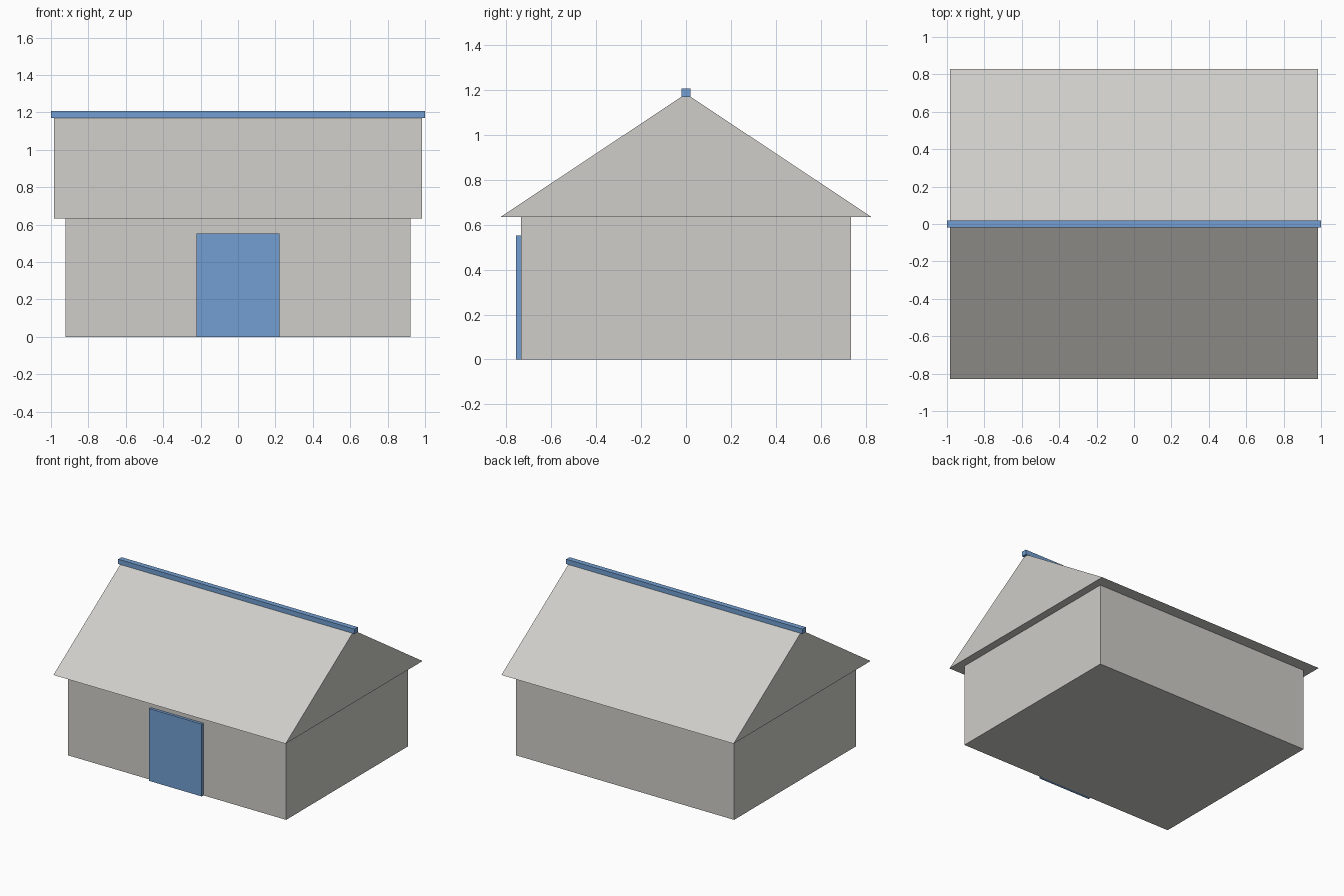
import bpy

cube = bpy.data.objects.get("Cube")
if cube:
    bpy.data.objects.remove(cube, do_unlink=True)


def material(name, colour):
    mat = bpy.data.materials.new(name)
    mat.use_nodes = True
    mat.diffuse_color = colour
    mat.node_tree.nodes["Principled BSDF"].inputs["Base Color"].default_value = colour
    return mat


def prism(name, profile, half_length, mat):
    """Extrude a closed (y, z) profile along x, centred on x = 0."""
    n = len(profile)
    verts = [(x, y, z) for x in (-half_length, half_length) for y, z in profile]
    faces = [tuple(reversed(range(n))), tuple(range(n, 2 * n))]
    faces += [(i, (i + 1) % n, (i + 1) % n + n, i + n) for i in range(n)]
    mesh = bpy.data.meshes.new(name)
    mesh.from_pydata(verts, [], faces)
    mesh.materials.append(mat)
    obj = bpy.data.objects.new(name, mesh)
    bpy.context.collection.objects.link(obj)
    return obj


def box(name, half_length, y0, y1, z0, z1, mat):
    return prism(name, [(y0, z0), (y1, z0), (y1, z1), (y0, z1)], half_length, mat)


grey = material("warm light grey", (0.62, 0.61, 0.58, 1))
blue = material("blue", (0.17, 0.345, 0.64, 1))

EAVE, APEX = 0.634, 1.184
WALL_Y = 0.736

# Walls
box("walls", 0.923, -WALL_Y, WALL_Y, 0, EAVE, grey)

# Solid gable roof with overhanging eaves
prism("roof", [(-0.828, EAVE), (0.828, EAVE), (0, APEX)], 0.983, grey)

# Ridge beam along the top of the roof
box("ridge_beam", 1.0, -0.02, 0.02, 1.17, 1.207, blue)

# Door slab on the front wall
box("front_door", 0.223, -WALL_Y - 0.021, -WALL_Y, 0, 0.553, blue)
